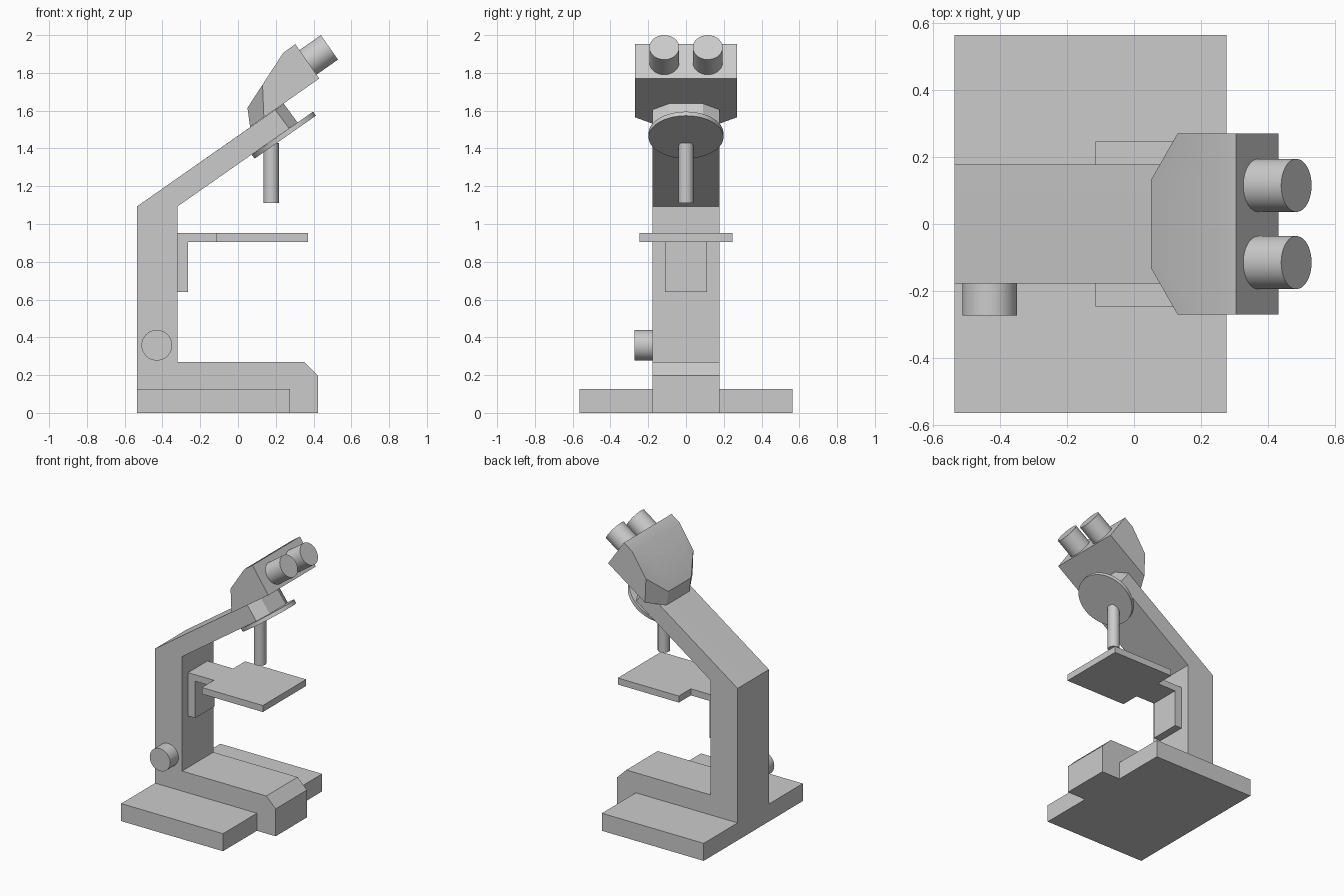
import bpy, bmesh
from math import radians
from mathutils import Vector

if "Cube" in bpy.data.objects:
    bpy.data.objects.remove(bpy.data.objects["Cube"])


def finish(name, bm, smooth=False):
    bmesh.ops.recalc_face_normals(bm, faces=bm.faces)
    me = bpy.data.meshes.new(name)
    bm.to_mesh(me)
    bm.free()
    ob = bpy.data.objects.new(name, me)
    bpy.context.collection.objects.link(ob)
    if smooth:
        bpy.ops.object.select_all(action='DESELECT')
        ob.select_set(True)
        bpy.context.view_layer.objects.active = ob
        bpy.ops.object.shade_smooth_by_angle(angle=radians(30))
    return ob


def loft(name, sections, smooth=False):
    """Join (y, xz profile) sections into a closed solid."""
    bm = bmesh.new()
    rings = [[bm.verts.new((x, y, z)) for x, z in prof] for y, prof in sections]
    for a, b in zip(rings, rings[1:]):
        for i in range(len(a)):
            j = (i + 1) % len(a)
            bm.faces.new((a[i], a[j], b[j], b[i]))
    bm.faces.new(rings[0])
    bm.faces.new(rings[-1])
    return finish(name, bm, smooth)


def box(name, x, y, z):
    prof = [(x[0], z[0]), (x[1], z[0]), (x[1], z[1]), (x[0], z[1])]
    return loft(name, [(y[0], prof), (y[1], prof)])


def cylinder(name, start, end, r, segments=48):
    a, b = Vector(start), Vector(end)
    bm = bmesh.new()
    bmesh.ops.create_cone(bm, cap_ends=True, segments=segments,
                          radius1=r, radius2=r, depth=(b - a).length)
    rot = (b - a).to_track_quat('Z', 'Y').to_matrix()
    bmesh.ops.rotate(bm, verts=bm.verts, matrix=rot)
    bmesh.ops.translate(bm, verts=bm.verts, vec=(a + b) / 2)
    return finish(name, bm, True)


# Tilted directions shared by arm, head, nosepiece and eyepieces
along = Vector((0.819, 0, 0.574))
down = Vector((0.574, 0, -0.819))

# Foot, column and leaning arm in one piece, arm tip corners cut
common = [(-0.535, 1.093), (-0.535, 0), (0.424, 0), (0.424, 0.197), (0.35, 0.27),
          (-0.32, 0.27), (-0.32, 1.093)]
wide = common + [(0.27, 1.506), (0.197, 1.605)]
tip = common + [(0.315, 1.5375), (0.242, 1.637)]
loft("body_arm", [(-0.178, wide), (-0.09, tip), (0.09, tip), (0.178, wide)])

# Base wings on both sides
for side, y in (("front", (-0.563, -0.178)), ("back", (0.178, 0.563))):
    box("base_wing_" + side, (-0.535, 0.275), y, (0, 0.126))

# Focus knob
cylinder("focus_knob", (-0.43, -0.17, 0.358), (-0.43, -0.273, 0.358), 0.081)

# Stage: plate with narrow neck, and its L bracket
box("stage_plate", (-0.115, 0.37), (-0.246, 0.246), (0.905, 0.952))
bracket = [(-0.32, 0.64), (-0.264, 0.64), (-0.264, 0.905), (-0.115, 0.905),
           (-0.115, 0.952), (-0.32, 0.952)]
loft("stage_bracket", [(-0.11, bracket), (0.11, bracket)])

# Nosepiece disk under the arm and the objective below it
top = Vector((0.235, 0, 1.481))
cylinder("nosepiece_disk", top, top + down * 0.026, 0.198, 64)
cylinder("objective", (0.176, 0, 1.43), (0.176, 0, 1.11), 0.04, 32)

# Head, narrowing toward the back
ridge = [(0.43, 1.77), (0.304, 1.952), (0.24, 1.907)]
mid = ridge + [(0.05, 1.615), (0.064, 1.514)]
outer = ridge + [(0.13, 1.738), (0.137, 1.565)]
loft("head", [(-0.27, outer), (-0.13, mid), (0.13, mid), (0.27, outer)], True)

# Pair of eyepieces
for side, y in (("front", -0.115), ("back", 0.115)):
    end = Vector((0.484, y, 1.935))
    cylinder("eyepiece_" + side, end - along * 0.15, end, 0.079)
